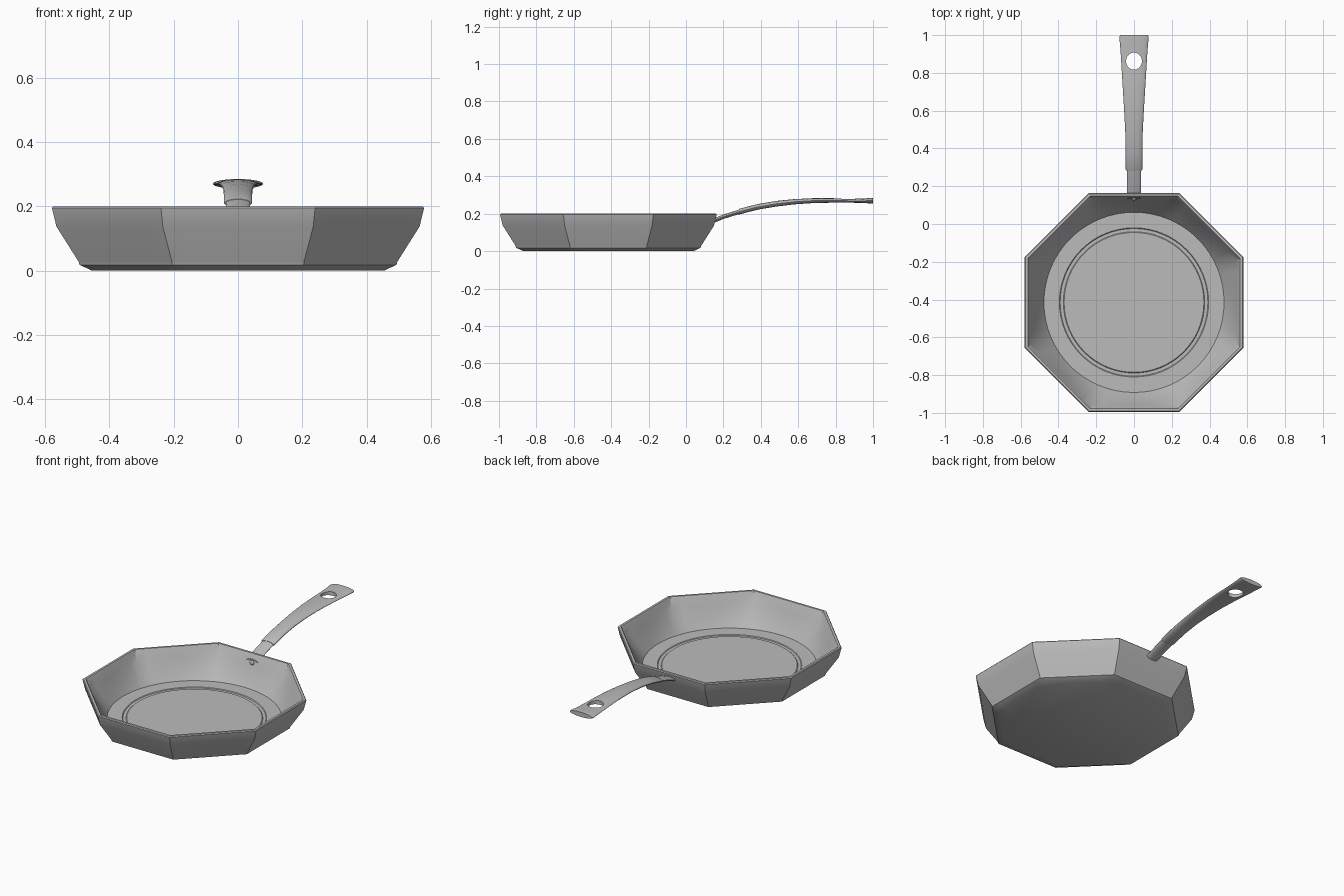
import bpy, bmesh
from math import sin, cos, pi, radians
from mathutils import Vector

if "Cube" in bpy.data.objects:
    bpy.data.objects.remove(bpy.data.objects["Cube"])

steel = bpy.data.materials.new("brushed grey metal")
steel.use_nodes = True
grey = (0.5, 0.5, 0.5, 1)
steel.diffuse_color = grey
steel.node_tree.nodes["Principled BSDF"].inputs["Base Color"].default_value = grey

CENTRE_Y = -0.415
SEGMENTS = 64


def loft(name, rings):
    """Skin a list of closed rings and cap both ends."""
    bm = bmesh.new()
    loops = [[bm.verts.new(p) for p in ring] for ring in rings]
    n = len(loops[0])
    for a, b in zip(loops, loops[1:]):
        for i in range(n):
            j = (i + 1) % n
            bm.faces.new((a[i], a[j], b[j], b[i]))
    bm.faces.new(loops[0][::-1])
    bm.faces.new(loops[-1])
    bmesh.ops.recalc_face_normals(bm, faces=bm.faces)
    mesh = bpy.data.meshes.new(name)
    bm.to_mesh(mesh)
    bm.free()
    obj = bpy.data.objects.new(name, mesh)
    bpy.context.collection.objects.link(obj)
    mesh.materials.append(steel)
    return obj


def smooth(obj, angle=30):
    bpy.ops.object.select_all(action="DESELECT")
    obj.select_set(True)
    bpy.context.view_layer.objects.active = obj
    bpy.ops.object.shade_smooth_by_angle(angle=radians(angle))


def pan_ring(radius, z, roundness):
    """Ring between an octagon (0) and a circle (1); radius is the apothem."""
    ring = []
    for i in range(SEGMENTS):
        a = 2 * pi * i / SEGMENTS
        off = (a + pi / 8) % (pi / 4) - pi / 8
        r = radius * ((1 - roundness) / cos(off) + roundness)
        ring.append((r * cos(a), CENTRE_Y + r * sin(a), z))
    return ring


# Pan: octagonal outside and rim, walls blending into a round floor with a ring
profile = [
    (0.455, 0.0, 0), (0.493, 0.018, 0), (0.496, 0.028, 0), (0.565, 0.137, 0),
    (0.579, 0.195, 0), (0.575, 0.2, 0), (0.562, 0.2, 0), (0.558, 0.195, 0),
    (0.546, 0.137, 0.08), (0.48, 0.034, 1), (0.477, 0.029, 1),
    (0.395, 0.029, 1), (0.391, 0.025, 1), (0.374, 0.025, 1), (0.37, 0.029, 1),
]
smooth(loft("pan_body", [pan_ring(*p) for p in profile]))


def handle_ring(y, z, half_width, half_thick, n=24):
    return [(half_width * cos(2 * pi * i / n), y, z + half_thick * sin(2 * pi * i / n))
            for i in range(n)]


# Neck joining the wall to the grip
neck = [(0.135, 0.157, 0.038, 0.012), (0.2, 0.184, 0.038, 0.012),
        (0.3, 0.215, 0.038, 0.012)]
smooth(loft("handle_neck", [handle_ring(*s) for s in neck]))

# Curved grip, flaring and thinning towards its end
grip = [
    (0.282, 0.21, 0.041, 0.013), (0.288, 0.212, 0.044, 0.015),
    (0.38, 0.236, 0.044, 0.015), (0.48, 0.253, 0.046, 0.015),
    (0.58, 0.264, 0.051, 0.014), (0.68, 0.27, 0.057, 0.013),
    (0.78, 0.271, 0.063, 0.012), (0.88, 0.269, 0.069, 0.011),
    (0.95, 0.269, 0.074, 0.012), (0.99, 0.27, 0.078, 0.015),
    (1.0, 0.27, 0.074, 0.014),
]
handle = loft("handle_grip", [handle_ring(*s) for s in grip])

# Hanging hole through the grip
bpy.ops.mesh.primitive_cylinder_add(vertices=32, radius=0.042, depth=0.3,
                                    location=(0, 0.862, 0.27))
cutter = bpy.context.object
cutter.name = "hole_cutter"
cutter.hide_render = True
cutter.scale.y = 1.08
cutter.data.materials.append(steel)
cut = handle.modifiers.new("hanging hole", "BOOLEAN")
cut.operation = "DIFFERENCE"
cut.object = cutter
cut.solver = "EXACT"
bpy.context.view_layer.objects.active = handle
bpy.ops.object.modifier_apply(modifier=cut.name)
bpy.data.objects.remove(cutter)
smooth(handle, 40)

# Rivet on the inner wall below the neck
bpy.ops.mesh.primitive_uv_sphere_add(segments=16, ring_count=8, radius=0.014,
                                     location=(0, 0.133, 0.15))
rivet = bpy.context.object
rivet.name = "rivet"
rivet.scale.y = 0.6
rivet.data.materials.append(steel)
smooth(rivet)
